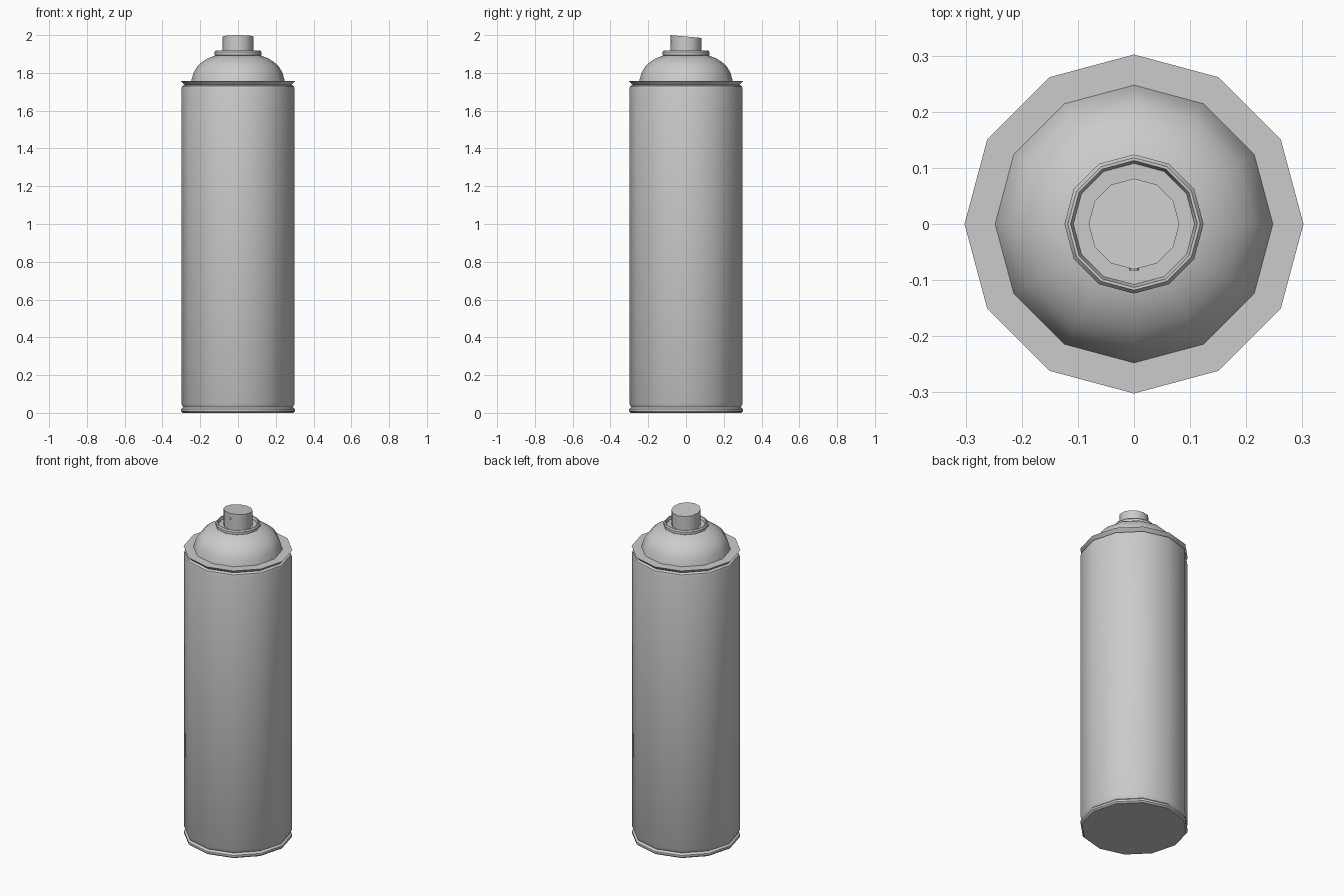
import bpy, bmesh, math
from mathutils import Matrix

SIDES = 12
if "Cube" in bpy.data.objects:
    bpy.data.objects.remove(bpy.data.objects["Cube"], do_unlink=True)

metal = bpy.data.materials.new("light grey")
metal.use_nodes = True
GREY = (0.6, 0.6, 0.6, 1)
metal.diffuse_color = GREY
metal.node_tree.nodes["Principled BSDF"].inputs["Base Color"].default_value = GREY


def add_object(name, bm, angle=35):
    """Turn a bmesh into a smooth object with sharp corners."""
    bmesh.ops.recalc_face_normals(bm, faces=bm.faces)
    mesh = bpy.data.meshes.new(name)
    bm.to_mesh(mesh)
    bm.free()
    mesh.materials.append(metal)
    obj = bpy.data.objects.new(name, mesh)
    bpy.context.collection.objects.link(obj)
    bpy.ops.object.select_all(action="DESELECT")
    obj.select_set(True)
    bpy.context.view_layer.objects.active = obj
    bpy.ops.object.shade_smooth_by_angle(angle=math.radians(angle))
    return obj


def lathe(profile):
    """Spin (radius, height) points around z and cap both ends."""
    bm = bmesh.new()
    rings = []
    for r, z in profile:
        turns = [2 * math.pi * i / SIDES for i in range(SIDES)]
        rings.append([bm.verts.new((r * math.cos(a), r * math.sin(a), z)) for a in turns])
    for low, high in zip(rings, rings[1:]):
        for i in range(SIDES):
            j = (i + 1) % SIDES
            bm.faces.new((low[i], low[j], high[j], high[i]))
    bm.faces.new(rings[0])
    bm.faces.new(rings[-1])
    return bm


# Can body with rolled bottom rim and flared top rim
add_object("can_body", lathe([
    (0.292, 0), (0.301, 0.008), (0.301, 0.02), (0.29, 0.03), (0.30, 0.05),
    (0.30, 1.715), (0.296, 1.73), (0.283, 1.737), (0.302, 1.757), (0.245, 1.757)]))

# Domed shoulder
add_object("shoulder_dome", lathe([
    (0.248, 1.755), (0.236, 1.80), (0.217, 1.832), (0.19, 1.858),
    (0.16, 1.877), (0.115, 1.895)]))

# Valve collar with a shallow recess around the nozzle
add_object("valve_collar", lathe([
    (0.115, 1.89), (0.124, 1.895), (0.124, 1.91), (0.118, 1.918),
    (0.113, 1.918), (0.108, 1.90)]))

# Spray nozzle with slanted top
nozzle = lathe([(0.081, 1.895), (0.081, 2.0)])
for v in nozzle.verts:
    if v.co.z > 1.95:
        v.co.z = 1.9925 - 0.0925 * v.co.y
add_object("spray_nozzle", nozzle)

# Small spray outlet on the front of the nozzle
outlet = bmesh.new()
bmesh.ops.create_cone(outlet, cap_ends=True, segments=8, radius1=0.009, radius2=0.009, depth=0.008,
                      matrix=Matrix.Translation((0, -0.079, 1.965)) @ Matrix.Rotation(math.pi / 2, 4, "X"))
add_object("spray_outlet", outlet)
